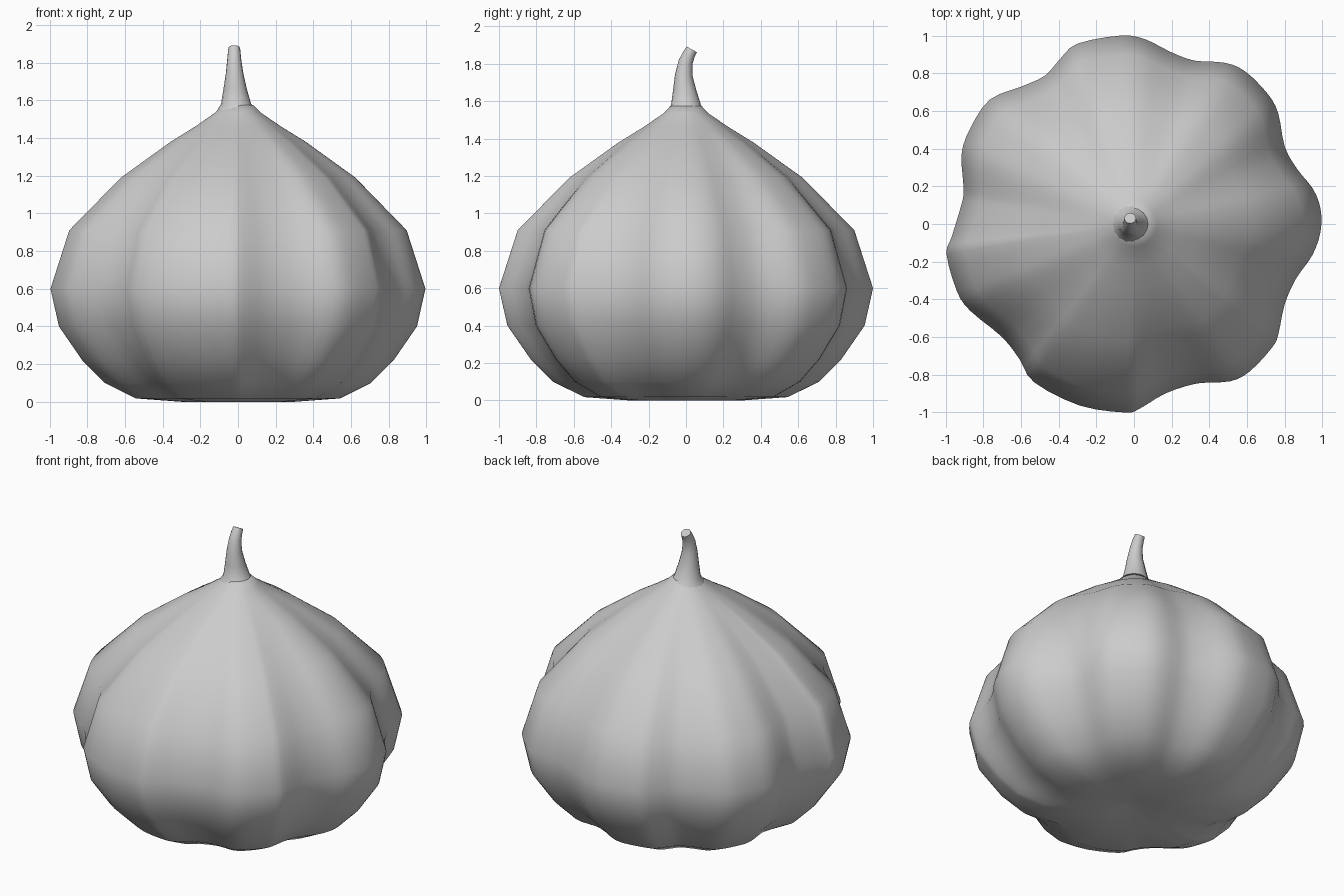
import bpy, bmesh, math
from mathutils import Vector

if "Cube" in bpy.data.objects:
    bpy.data.objects.remove(bpy.data.objects["Cube"])

# Lobed outline at the widest height, seen from above (clockwise from the back)
OUTLINE = [(-.07, 1), (.06, .98), (.19, .915), (.32, .867), (.48, .856), (.59, .81), (.71, .69),
           (.766, .585), (.80, .41), (.867, .29), (.95, .186), (.99, .08), (.99, -.04),
           (.947, -.165), (.86, -.29), (.80, -.425), (.766, -.585), (.734, -.654), (.617, -.78),
           (.51, -.835), (.335, -.846), (.165, -.90), (.03, -.98), (-.05, -1), (-.29, -.963),
           (-.53, -.84), (-.606, -.72), (-.70, -.60), (-.87, -.46), (-.94, -.356), (-.995, -.16),
           (-.968, -.07), (-.915, .106), (-.904, .186), (-.915, .37), (-.87, .505), (-.766, .66),
           (-.596, .73), (-.473, .787), (-.39, .878), (-.30, .957)]

# Body profile: radius, height, lobe strength
PROFILE = [(.05, .02, .3), (.13, .004, .9), (.30, 0, 1.1), (.545, .018, 1.15), (.71, .10, 1.1),
           (.83, .22, 1.05), (.955, .40, 1), (1.0, .60, 1), (.90, .91, 1), (.625, 1.19, .75),
           (.36, 1.38, .4), (.23, 1.46, .2), (.12, 1.535, 0), (.08, 1.575, 0)]

# Stem sections: centre x, centre y, height, radius, tilt about x
STEM = [(-.005, 0, 1.54, .11, 0), (-.01, 0, 1.58, .08, 0), (-.015, -.007, 1.66, .062, 0),
        (-.018, -.012, 1.74, .047, -.08), (-.02, -.002, 1.81, .038, -.25),
        (-.02, .015, 1.85, .034, -.4), (-.02, .031, 1.877, .031, -.5)]


def smooth_loop(points, steps):
    """Closed Catmull-Rom curve through the points."""
    p = [Vector(q) for q in points]
    n, out = len(p), []
    for i in range(n):
        a, b, c, d = p[i - 1], p[i], p[(i + 1) % n], p[(i + 2) % n]
        for k in range(steps):
            t = k / steps
            out.append(.5 * (2 * b + (c - a) * t + (2 * a - 5 * b + 4 * c - d) * t * t
                             + (3 * b - a - 3 * c + d) * t ** 3))
    return out


def loft(name, rings, angle):
    """Skin a stack of rings, cap both ends and shade smooth."""
    bm = bmesh.new()
    vs = [[bm.verts.new(co) for co in ring] for ring in rings]
    n = len(vs[0])
    for lo, hi in zip(vs, vs[1:]):
        for i in range(n):
            j = (i + 1) % n
            bm.faces.new((lo[i], lo[j], hi[j], hi[i]))
    bm.faces.new(vs[0])
    bm.faces.new(vs[-1])
    bmesh.ops.recalc_face_normals(bm, faces=bm.faces)
    mesh = bpy.data.meshes.new(name)
    bm.to_mesh(mesh)
    bm.free()
    ob = bpy.data.objects.new(name, mesh)
    bpy.context.collection.objects.link(ob)
    bpy.context.view_layer.objects.active = ob
    ob.select_set(True)
    bpy.ops.object.shade_smooth_by_angle(angle=math.radians(angle))
    ob.select_set(False)
    return ob


# Lobed bulb
outline = smooth_loop(OUTLINE, 3)
bulb_rings = []
for r, z, w in PROFILE:
    bulb_rings.append([(*(r * p.normalized().lerp(p, w)), z) for p in outline])
loft("bulb", bulb_rings, 80)

# Curved stem with a tilted flat tip
stem_rings = []
for cx, cy, z, r, tilt in STEM:
    ring = []
    for i in range(16):
        a = math.tau * i / 16
        x, y = r * math.cos(a), r * math.sin(a)
        ring.append((cx + x, cy + y * math.cos(tilt), z + y * math.sin(tilt)))
    stem_rings.append(ring)
loft("stem", stem_rings, 50)
